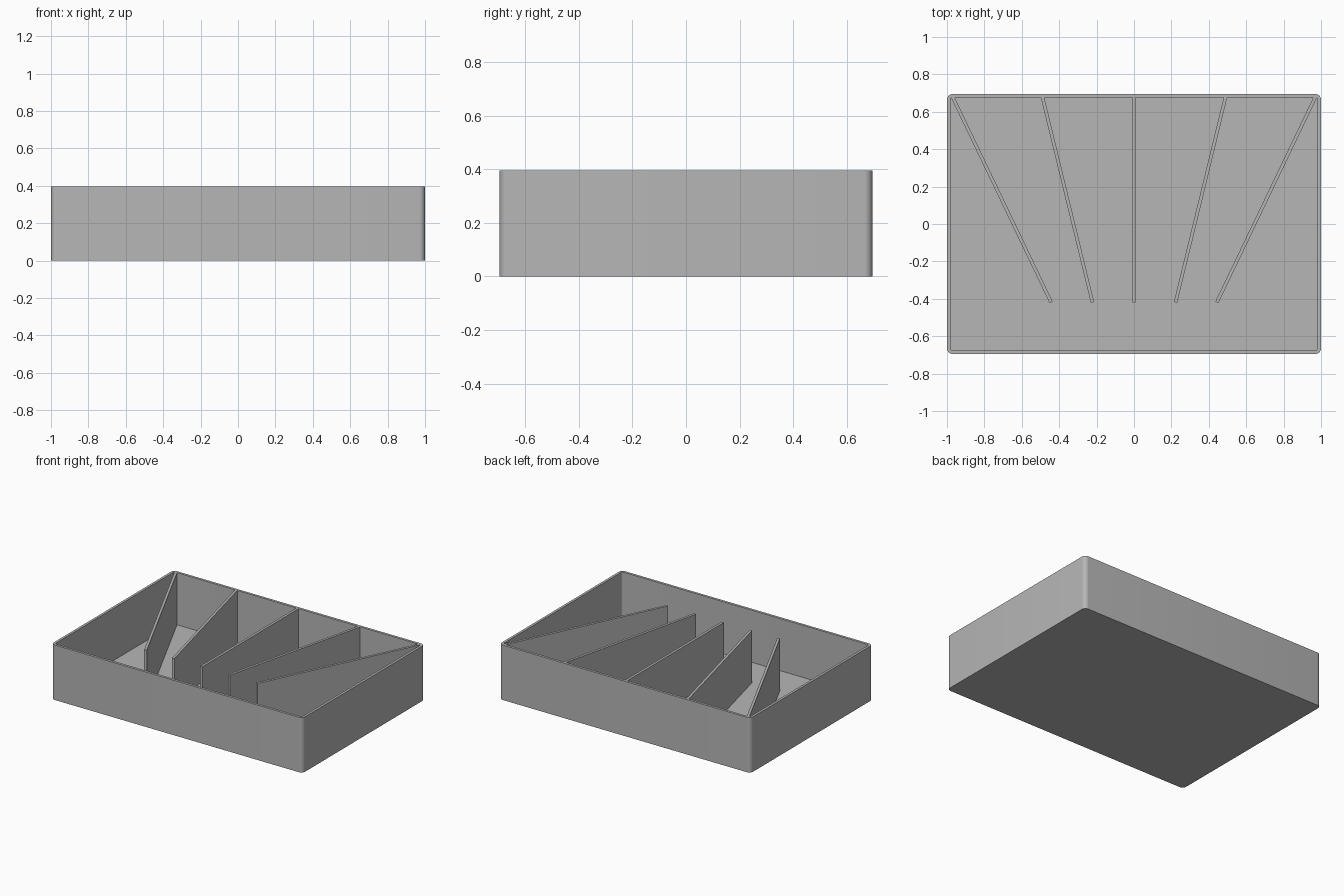
import bpy
import bmesh
import math
from mathutils import Vector

cube = bpy.data.objects.get("Cube")
if cube:
    bpy.data.objects.remove(cube, do_unlink=True)

HALF_X, HALF_Y, HEIGHT = 1.0, 0.695, 0.395
WALL, FLOOR = 0.018, 0.02
CORNER = 0.03

grey = bpy.data.materials.new("plain grey")
grey.use_nodes = True
colour = (0.47, 0.47, 0.47, 1)
grey.diffuse_color = colour
grey.node_tree.nodes["Principled BSDF"].inputs["Base Color"].default_value = colour


def finish(name, bm):
    """Turn a bmesh into a named grey object."""
    bmesh.ops.recalc_face_normals(bm, faces=bm.faces)
    mesh = bpy.data.meshes.new(name)
    bm.to_mesh(mesh)
    bm.free()
    mesh.materials.append(grey)
    obj = bpy.data.objects.new(name, mesh)
    bpy.context.collection.objects.link(obj)
    return obj


def rounded_loop(bm, inset, z, steps=8):
    """Ring of vertices around a rounded rectangle."""
    radius = CORNER - inset
    ring = []
    for i, (sx, sy) in enumerate([(1, 1), (-1, 1), (-1, -1), (1, -1)]):
        for k in range(steps + 1):
            a = math.pi / 2 * (i + k / steps)
            ring.append(bm.verts.new((sx * (HALF_X - CORNER) + radius * math.cos(a),
                                      sy * (HALF_Y - CORNER) + radius * math.sin(a), z)))
    return ring


# Open tray: outer wall, rim, inner wall and floor
bm = bmesh.new()
rings = [rounded_loop(bm, inset, z) for inset, z in
         [(0, 0), (0, HEIGHT), (WALL, HEIGHT), (WALL, FLOOR)]]
for low, high in zip(rings, rings[1:]):
    for i in range(len(low)):
        j = (i + 1) % len(low)
        bm.faces.new((low[i], low[j], high[j], high[i]))
bm.faces.new(rings[0])
bm.faces.new(rings[-1])
tray = finish("tray", bm)
tray.select_set(True)
bpy.context.view_layer.objects.active = tray
bpy.ops.object.shade_smooth_by_angle(angle=math.radians(30))


def divider(name, front_x, back_x):
    """Upright panel fanning out to the back, trimmed to the tray's inside."""
    start = Vector((front_x, -0.419, 0))
    along = (Vector((back_x, HALF_Y - WALL, 0)) - start).normalized()
    side = Vector((-along.y, along.x, 0)) * WALL / 2
    end = start + along * 1.4
    bm = bmesh.new()
    base = bm.faces.new([bm.verts.new(p + Vector((0, 0, FLOOR))) for p in
                         (start - side, end - side, end + side, start + side)])
    top = bmesh.ops.extrude_face_region(bm, geom=[base])["geom"]
    bmesh.ops.translate(bm, vec=(0, 0, HEIGHT - FLOOR),
                        verts=[v for v in top if isinstance(v, bmesh.types.BMVert)])
    for normal, reach in [((0, 1, 0), HALF_Y), ((1, 0, 0), HALF_X), ((-1, 0, 0), HALF_X)]:
        n = Vector(normal)
        bmesh.ops.bisect_plane(bm, geom=bm.verts[:] + bm.edges[:] + bm.faces[:],
                               plane_co=n * (reach - WALL), plane_no=n, clear_outer=True)
        bmesh.ops.holes_fill(bm, edges=[e for e in bm.edges if e.is_boundary])
    finish(name, bm)


# Fan of five dividers
divider("middle_divider", 0, 0)
for label, s in (("left", 1), ("right", -1)):
    divider(label + "_inner_divider", s * 0.222, s * 0.489)
    divider(label + "_outer_divider", s * 0.443, s * 0.969)
